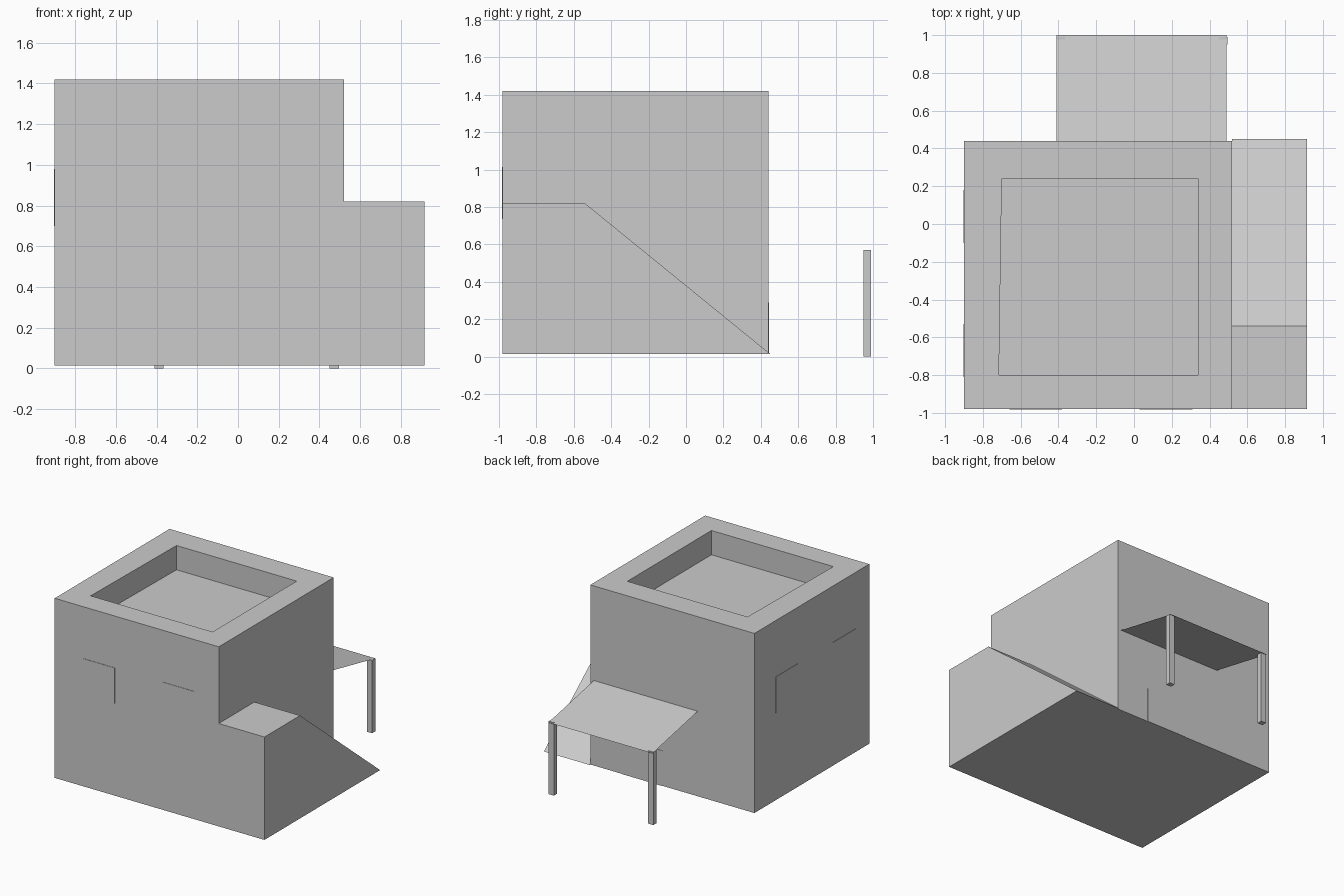
import bpy
import bmesh
from mathutils import Vector

cube = bpy.data.objects.get("Cube")
if cube:
    bpy.data.objects.remove(cube, do_unlink=True)

plaster = bpy.data.materials.new("light_grey_plaster")
plaster.use_nodes = True
grey = (0.6, 0.6, 0.6, 1)
plaster.diffuse_color = grey
plaster.node_tree.nodes["Principled BSDF"].inputs["Base Color"].default_value = grey


def finish(name, bm):
    """Turn a bmesh into a flat-shaded object."""
    mesh = bpy.data.meshes.new(name)
    bm.to_mesh(mesh)
    bm.free()
    mesh.materials.append(plaster)
    obj = bpy.data.objects.new(name, mesh)
    bpy.context.collection.objects.link(obj)
    return obj


def box_mesh(low, high):
    low, high = Vector(low), Vector(high)
    bm = bmesh.new()
    bmesh.ops.create_cube(bm, size=1)
    bmesh.ops.scale(bm, vec=high - low, verts=bm.verts)
    bmesh.ops.translate(bm, vec=(low + high) / 2, verts=bm.verts)
    return bm


def box(name, low, high):
    return finish(name, box_mesh(low, high))


LEFT, RIGHT, FRONT, BACK = -0.9, 0.52, -0.98, 0.44
BASE, ROOF = 0.015, 1.42
PLATE = 0.003

# House block with a sunken roof terrace behind a parapet
bm = box_mesh((LEFT, FRONT, BASE), (RIGHT, BACK, ROOF))
top = max(bm.faces, key=lambda f: f.calc_center_median().z)
bmesh.ops.inset_region(bm, faces=[top], thickness=0.19, use_even_offset=True)
bmesh.ops.translate(bm, vec=(0.01, -0.01, 0), verts=top.verts)
corner = min(top.verts, key=lambda v: v.co.x + v.co.y)
corner.co.x -= 0.015
floor = bmesh.ops.extrude_discrete_faces(bm, faces=[top])["faces"][0]
bmesh.ops.translate(bm, vec=(0, 0, -0.19), verts=floor.verts)
finish("house_walls", bm)

# Side annex whose roof slopes to the ground at the back
bm = bmesh.new()
profile = [(FRONT, BASE), (0.45, BASE), (-0.54, 0.82), (FRONT, 0.82)]
side = bm.faces.new([bm.verts.new((RIGHT, y, z)) for y, z in profile])
extruded = bmesh.ops.extrude_face_region(bm, geom=[side], use_keep_orig=True)["geom"]
bmesh.ops.translate(bm, vec=(0.395, 0, 0),
                    verts=[g for g in extruded if isinstance(g, bmesh.types.BMVert)])
bmesh.ops.recalc_face_normals(bm, faces=bm.faces)
finish("side_annex", bm)

# Windows: two on the front wall, two on the right wall
for i, x in enumerate((-0.66, 0.03)):
    box(f"front_window_{i + 1}", (x, FRONT - PLATE, 0.735), (x + 0.28, FRONT, 1.015))
for i, y in enumerate((-0.81, -0.1)):
    box(f"right_window_{i + 1}", (LEFT - PLATE, y, 0.7), (LEFT, y + 0.28, 0.98))

# Low back door
box("back_door", (-0.11, BACK, BASE), (0.24, BACK + PLATE, 0.29))

# Thin sloping awning sheet on two posts
bm = bmesh.new()
edge = [(-0.41, BACK, 0.68), (0.49, BACK, 0.68), (0.49, 1, 0.565), (-0.41, 1, 0.565)]
bm.faces.new([bm.verts.new(p) for p in edge])
finish("awning", bm)
for name, x in (("left_post", 0.45), ("right_post", -0.41)):
    box(name, (x, 0.95, 0), (x + 0.045, 0.99, 0.57))
